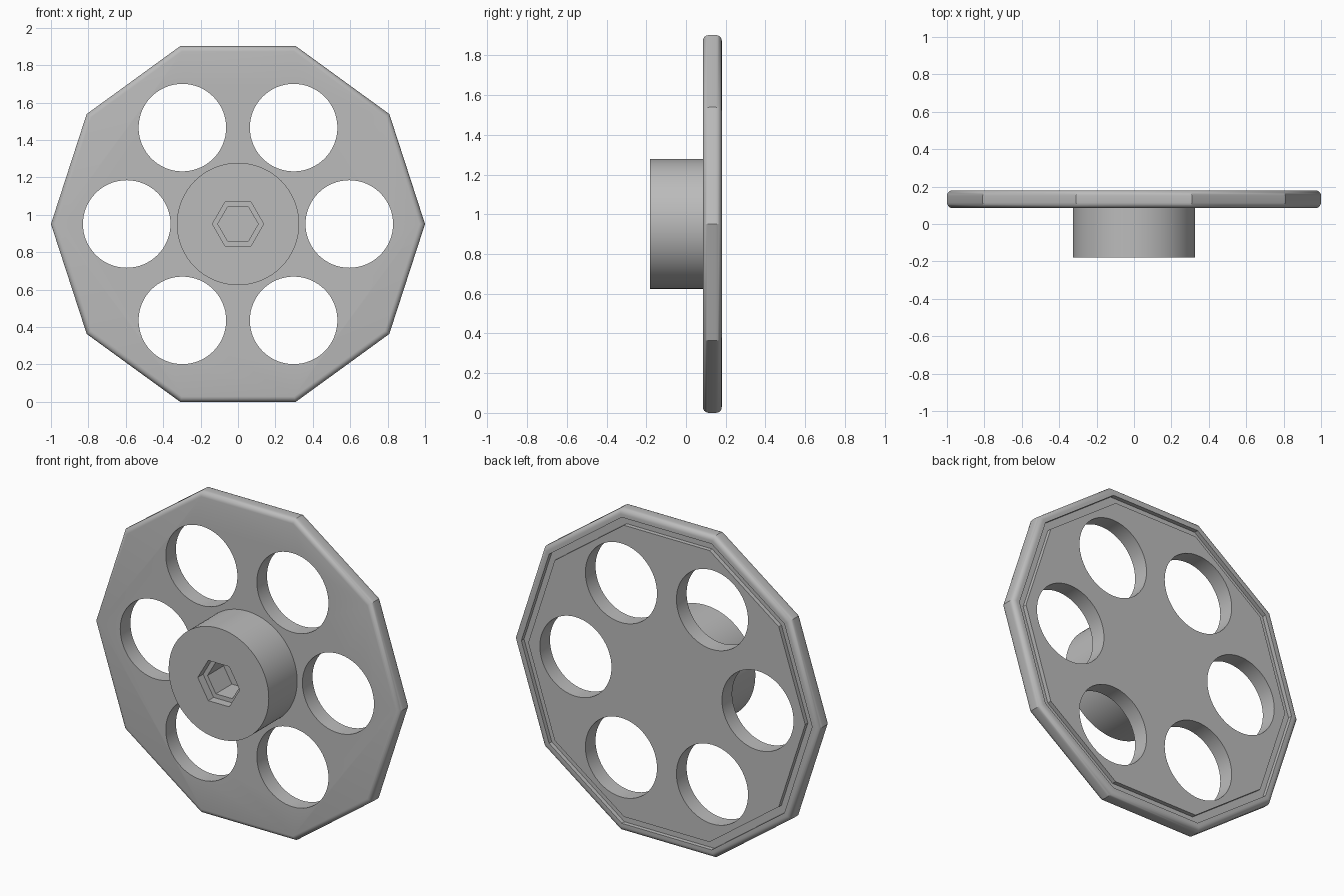
import bpy
import bmesh
from math import cos, sin, pi, radians

if "Cube" in bpy.data.objects:
    bpy.data.objects.remove(bpy.data.objects["Cube"])

CENTRE_Z = cos(radians(18))      # a decagon of radius 1 resting on a flat side
FRONT, BACK = 0.085, 0.18        # faces of the plate
BEVEL = 0.03

grey = bpy.data.materials.new("plain grey")
grey.use_nodes = True
colour = (0.5, 0.5, 0.5, 1)
grey.diffuse_color = colour
grey.node_tree.nodes["Principled BSDF"].inputs["Base Color"].default_value = colour


def loft(name, sides, rings, x=0, z=0):
    """Closed solid along y, through polygon rings given as (radius, y)."""
    bm = bmesh.new()
    loops = []
    for radius, y in rings:
        angles = [2 * pi * i / sides for i in range(sides)]
        loops.append([bm.verts.new((x + radius * cos(a), y, z + CENTRE_Z + radius * sin(a)))
                      for a in angles])
    for near, far in zip(loops, loops[1:]):
        for i in range(sides):
            j = (i + 1) % sides
            bm.faces.new((near[i], near[j], far[j], far[i]))
    bm.faces.new(loops[0])
    bm.faces.new(loops[-1])
    bmesh.ops.recalc_face_normals(bm, faces=bm.faces)
    mesh = bpy.data.meshes.new(name)
    bm.to_mesh(mesh)
    bm.free()
    mesh.materials.append(grey)
    obj = bpy.data.objects.new(name, mesh)
    bpy.context.collection.objects.link(obj)
    return obj


def activate(obj):
    bpy.ops.object.select_all(action="DESELECT")
    obj.select_set(True)
    bpy.context.view_layer.objects.active = obj


def cut(obj, cutter):
    """Subtract the cutter and throw it away."""
    mod = obj.modifiers.new("cut", "BOOLEAN")
    mod.operation = "DIFFERENCE"
    mod.solver = "EXACT"
    mod.object = cutter
    activate(obj)
    bpy.ops.object.modifier_apply(modifier=mod.name)
    bpy.data.objects.remove(cutter)


def smooth(obj):
    activate(obj)
    bpy.ops.object.shade_smooth_by_angle(angle=radians(30))


# Ten-sided plate: rounded rim, then a narrow groove inside the back edge
steps = [pi / 2 * i / 5 for i in range(6)]
front_round = [(1 - BEVEL * (1 - sin(a)), FRONT + BEVEL * (1 - cos(a))) for a in steps]
back_round = [(1 - BEVEL * (1 - cos(a)), BACK - BEVEL * (1 - sin(a))) for a in steps]
groove = [(0.95, BACK), (0.95, BACK - 0.025), (0.905, BACK - 0.025), (0.905, BACK)]
plate = loft("plate", 10, front_round + back_round + groove)

# Six round openings
for i in range(6):
    a = i * pi / 3
    cut(plate, loft("opening_cutter", 64, [(0.234, -0.1), (0.234, 0.4)],
                    0.595 * cos(a), 0.595 * sin(a)))
smooth(plate)

# Hub with a stepped hexagonal socket
hub = loft("hub", 96, [(0.327, -0.18), (0.327, FRONT + 0.02)])
for radius, depth in ((0.137, 0.05), (0.108, 0.2)):
    cut(hub, loft("socket_cutter", 6, [(radius, -0.3), (radius, -0.18 + depth)]))
smooth(hub)
